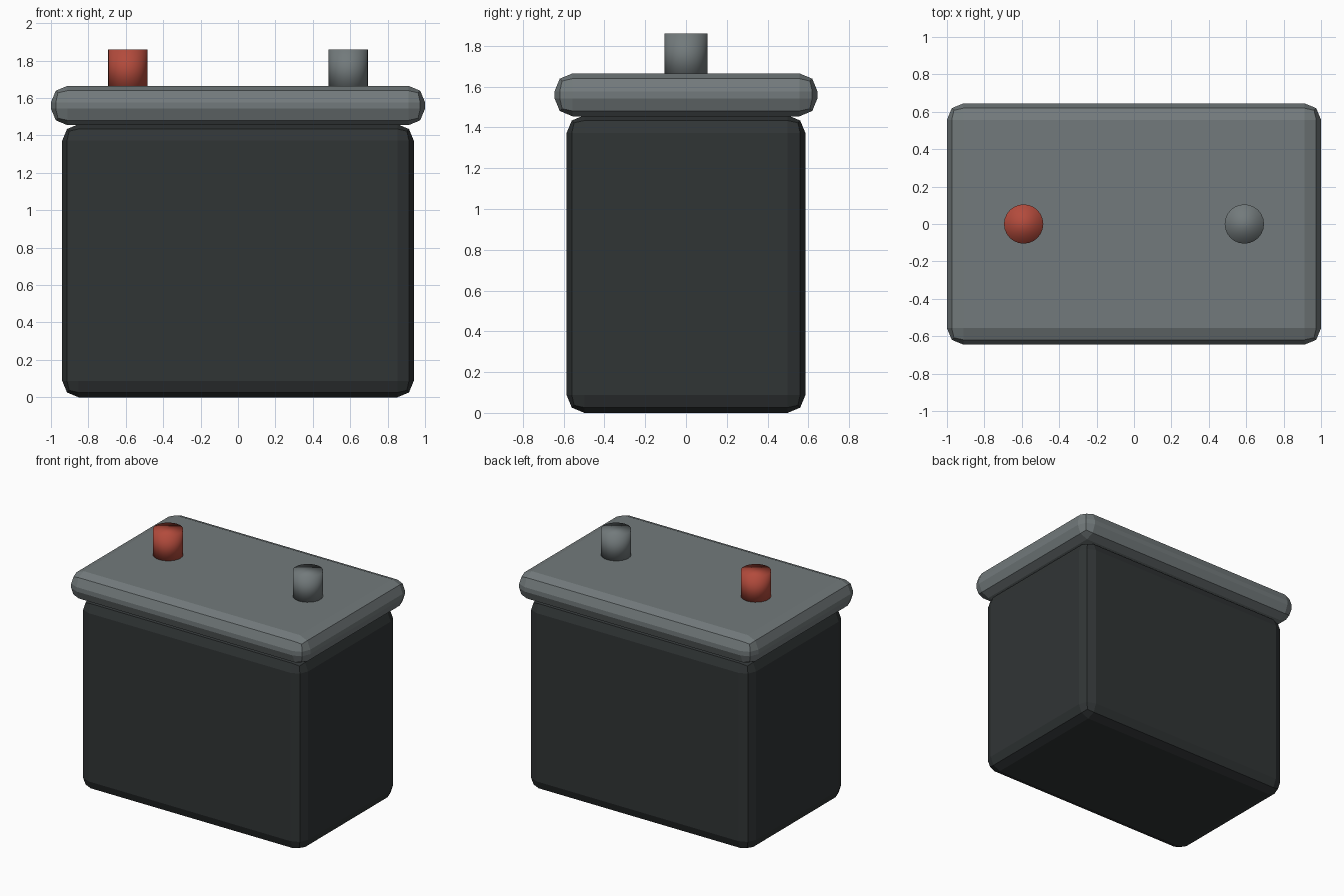
import bpy

if "Cube" in bpy.data.objects:
    bpy.data.objects.remove(bpy.data.objects["Cube"])


def material(name, rgb):
    m = bpy.data.materials.new(name)
    m.diffuse_color = (*rgb, 1)
    m.use_nodes = True
    m.node_tree.nodes["Principled BSDF"].inputs["Base Color"].default_value = m.diffuse_color
    return m


dark = material("dark_plastic", (0.03, 0.035, 0.036))
grey = material("grey_plastic", (0.17, 0.195, 0.2))
red = material("red_plastic", (0.45, 0.07, 0.045))


def rounded_box(name, size, z0, bevel, mat):
    bpy.ops.mesh.primitive_cube_add(size=1, location=(0, 0, z0 + size[2] / 2))
    ob = bpy.context.object
    ob.name = name
    ob.scale = size
    bpy.ops.object.transform_apply(location=False, rotation=False, scale=True)
    mod = ob.modifiers.new("bevel", "BEVEL")
    mod.width = bevel
    mod.segments = 2
    ob.data.materials.append(mat)


def terminal(name, x, mat):
    bottom, top = 1.64, 1.86
    bpy.ops.mesh.primitive_cylinder_add(vertices=24, radius=0.105, depth=top - bottom,
                                        location=(x, 0, (top + bottom) / 2))
    ob = bpy.context.object
    ob.name = name
    ob.data.materials.append(mat)
    bpy.ops.object.shade_smooth()  # caps blend softly into the sides


# Battery case and overhanging lid
rounded_box("case", (1.88, 1.172, 1.46), 0, 0.088, dark)
rounded_box("lid", (2.0, 1.29, 0.21), 1.455, 0.088, grey)

# Two posts on the lid
terminal("positive_terminal", -0.59, red)
terminal("negative_terminal", 0.59, grey)
